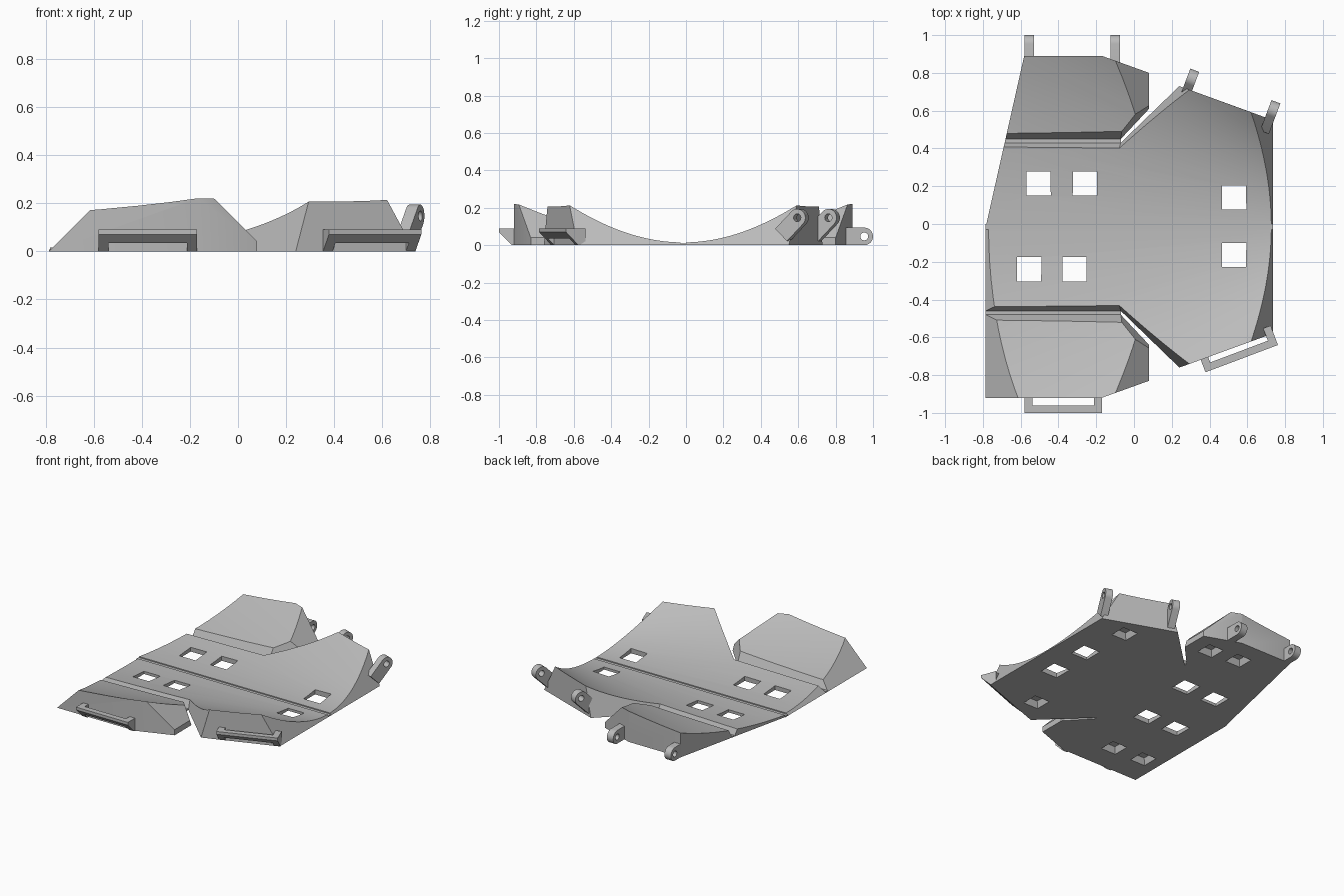
import bpy, bmesh
from math import sin, cos, pi
from mathutils import Matrix, Vector

if "Cube" in bpy.data.objects:
    bpy.data.objects.remove(bpy.data.objects["Cube"])

grey = bpy.data.materials.new("plain grey")
grey.use_nodes = True
grey.diffuse_color = (0.5, 0.5, 0.5, 1)
grey.node_tree.nodes["Principled BSDF"].inputs["Base Color"].default_value = (0.5, 0.5, 0.5, 1)

MID = -0.015   # y of the central fold
TOP = 0.3      # blank height before the dished top is cut


def finish(name, bm):
    bmesh.ops.recalc_face_normals(bm, faces=bm.faces)
    mesh = bpy.data.meshes.new(name)
    bm.to_mesh(mesh)
    bm.free()
    mesh.materials.append(grey)
    obj = bpy.data.objects.new(name, mesh)
    bpy.context.collection.objects.link(obj)
    return obj


def add_loft(bm, low, high):
    """Closed solid between two matching loops of 3D points."""
    a = [bm.verts.new(p) for p in low]
    b = [bm.verts.new(p) for p in high]
    bm.faces.new(a)
    bm.faces.new(b)
    for i in range(len(a)):
        j = (i + 1) % len(a)
        bm.faces.new((a[i], a[j], b[j], b[i]))


def extrude(name, profile, x0, x1, frame):
    """Extrude an (outward, up) profile along local x, then place it."""
    bm = bmesh.new()
    add_loft(bm, [(x0, u, w) for u, w in profile], [(x1, u, w) for u, w in profile])
    bm.transform(frame)
    return finish(name, bm)


def boolean(obj, tool, operation):
    mod = obj.modifiers.new("cut", "BOOLEAN")
    mod.object, mod.operation, mod.solver = tool, operation, "EXACT"
    bpy.context.view_layer.objects.active = obj
    bpy.ops.object.modifier_apply(modifier=mod.name)


def remove(obj):
    bpy.data.objects.remove(obj)


def smooth(obj):
    bpy.ops.object.select_all(action="DESELECT")
    obj.select_set(True)
    bpy.context.view_layer.objects.active = obj
    bpy.ops.object.shade_smooth_by_angle(angle=0.4)


# Helper solid below a cone: its upper side is the dished top
def cone_section(x):
    radius = 1.87 - 1.36 * x
    arc = [-0.76 + 1.52 * i / 48 for i in range(49)]
    pts = [(x, MID + radius * sin(t), 0.015 + radius * (1 - cos(t))) for t in arc]
    return pts + [(x, pts[-1][1], -0.2), (x, pts[0][1], -0.2)]


bm = bmesh.new()
add_loft(bm, cone_section(-0.85), cone_section(0.8))
dish = finish("dish_helper", bm)
dish.hide_render = True


def left_edge(y, z, side):
    """Front end slopes back; rear end is upright but tapers in plan."""
    return -0.785 + (z if side < 0 else 0.225 * y)


def panel(name, side, low, high, windows, pockets, bevel=None):
    def place(loop, z):
        return [(left_edge(y, z, side) if x is None else x, MID + side * y, z) for x, y in loop]
    bm = bmesh.new()
    add_loft(bm, place(low, 0), place(high, TOP))
    if bevel:
        geom = bm.verts[:] + bm.edges[:] + bm.faces[:]
        cut = bmesh.ops.bisect_plane(bm, geom=geom, plane_co=bevel, plane_no=(1, 0, 1), clear_outer=True)
        edges = [e for e in cut["geom_cut"] if isinstance(e, bmesh.types.BMEdge)]
        bmesh.ops.contextual_create(bm, geom=edges)
    obj = finish(name, bm)
    boolean(obj, dish, "INTERSECT")

    # Square through windows and shallow sockets underneath
    bm = bmesh.new()
    for group, height, r0, r1 in ((windows, 0.25, 0.066, 0.052), (pockets, 0.045, 0.062, 0.045)):
        for x, y in group:
            corners = ((-1, -1), (1, -1), (1, 1), (-1, 1))
            add_loft(bm, [(x + r0 * i, y + r0 * j, -0.01) for i, j in corners],
                     [(x + r1 * i, y + r1 * j, height) for i, j in corners])
    cutter = finish("window_cutter", bm)
    boolean(obj, cutter, "DIFFERENCE")
    remove(cutter)
    smooth(obj)


# Loops run around each half; None marks the left end
BODY_LOW = [(None, 0.015), (None, 0.445), (-0.07, 0.445), (0.24, 0.745), (0.735, 0.565), (0.735, 0.015)]
BODY_HIGH = [(None, 0.015), (None, 0.30), (-0.11, 0.30), (0.318, 0.717), (0.573, 0.624), (0.573, 0.015)]
WING_LOW = [(None, 0.465), (-0.07, 0.465), (0.08, 0.625), (0.08, 0.815), (-0.17, 0.905), (None, 0.905)]
WING_HIGH = [(None, 0.615), (-0.05, 0.615), (0.08, 0.756), (0.08, 0.815), (-0.17, 0.905), (None, 0.905)]

panel("front_body", -1, BODY_LOW, BODY_HIGH,
      [(-0.555, -0.24), (-0.315, -0.24), (0.53, -0.165)], [(0.36, -0.56)])
panel("back_body", 1, BODY_LOW, BODY_HIGH,
      [(-0.505, 0.215), (-0.26, 0.215), (0.53, 0.14)], [(0.49, 0.49)])
bevel_point = (0.08, 0, 0.04)
panel("front_wing", -1, WING_LOW, WING_HIGH, [], [(-0.65, -0.68), (-0.41, -0.69)], bevel_point)
panel("back_wing", 1, WING_LOW, WING_HIGH, [], [(-0.3, 0.70), (-0.08, 0.68)], bevel_point)
remove(dish)


# Thin floors of the three fold grooves
def floor(name, side, y0, y1, x1):
    loop = [(left_edge(abs(y0), 0, side), y0), (x1, y0), (x1, y1), (left_edge(abs(y1), 0, side), y1)]
    bm = bmesh.new()
    add_loft(bm, [(x, MID + side * y, 0) for x, y in loop], [(x, MID + side * y, 0.008) for x, y in loop])
    finish(name, bm)


floor("centre_fold", -1, -0.015, 0.015, 0.735)
floor("front_fold", -1, 0.445, 0.465, -0.07)
floor("back_fold", 1, 0.445, 0.465, -0.07)


def frame(x, y, angle):
    return Matrix.Translation(Vector((x, y, 0))) @ Matrix.Rotation(angle, 4, "Z")


# Handles on the front edges: two legs and a bar with a slanted underside
LEG = [(-0.03, 0.09), (0.08, 0.09), (0.08, 0.07), (0.01, 0), (-0.03, 0)]
BAR = [(0.04, 0.09), (0.08, 0.09), (0.08, 0.07), (0.045, 0.035), (0.04, 0.035)]
for name, spot in (("wing", frame(-0.375, -0.92, pi)), ("body", frame(0.542, -0.638, pi + 0.36))):
    extrude(name + "_handle_bar", BAR, -0.165, 0.165, spot)
    extrude(name + "_handle_leg_a", LEG, -0.205, -0.163, spot)
    extrude(name + "_handle_leg_b", LEG, 0.163, 0.205, spot)


# Round-ended hinge lugs with a pin hole on the back edges
def lug(name, spot, height, tilt, tail):
    r = 0.047
    local = [(r * cos(a), r * sin(a)) for a in [-pi / 2 + pi * i / 16 for i in range(17)]]
    local += [(-tail, r), (-tail, -r)]
    profile = [(u * cos(tilt) - w * sin(tilt), height + u * sin(tilt) + w * cos(tilt)) for u, w in local]
    obj = extrude(name, profile, -0.025, 0.025, spot)
    hole = [(0.021 * cos(2 * pi * i / 24), height + 0.021 * sin(2 * pi * i / 24)) for i in range(24)]
    cutter = extrude("pin_cutter", hole, -0.05, 0.05, spot)
    boolean(obj, cutter, "DIFFERENCE")
    remove(cutter)
    smooth(obj)


lug("back_wing_lug_a", frame(-0.555, 0.953, 0), 0.047, 0, 0.08)
lug("back_wing_lug_b", frame(-0.1, 0.953, 0), 0.047, 0, 0.1)
lug("back_body_lug_a", frame(0.305, 0.77, -0.36), 0.147, pi / 4, 0.13)
lug("back_body_lug_b", frame(0.735, 0.603, -0.36), 0.147, pi / 4, 0.13)
